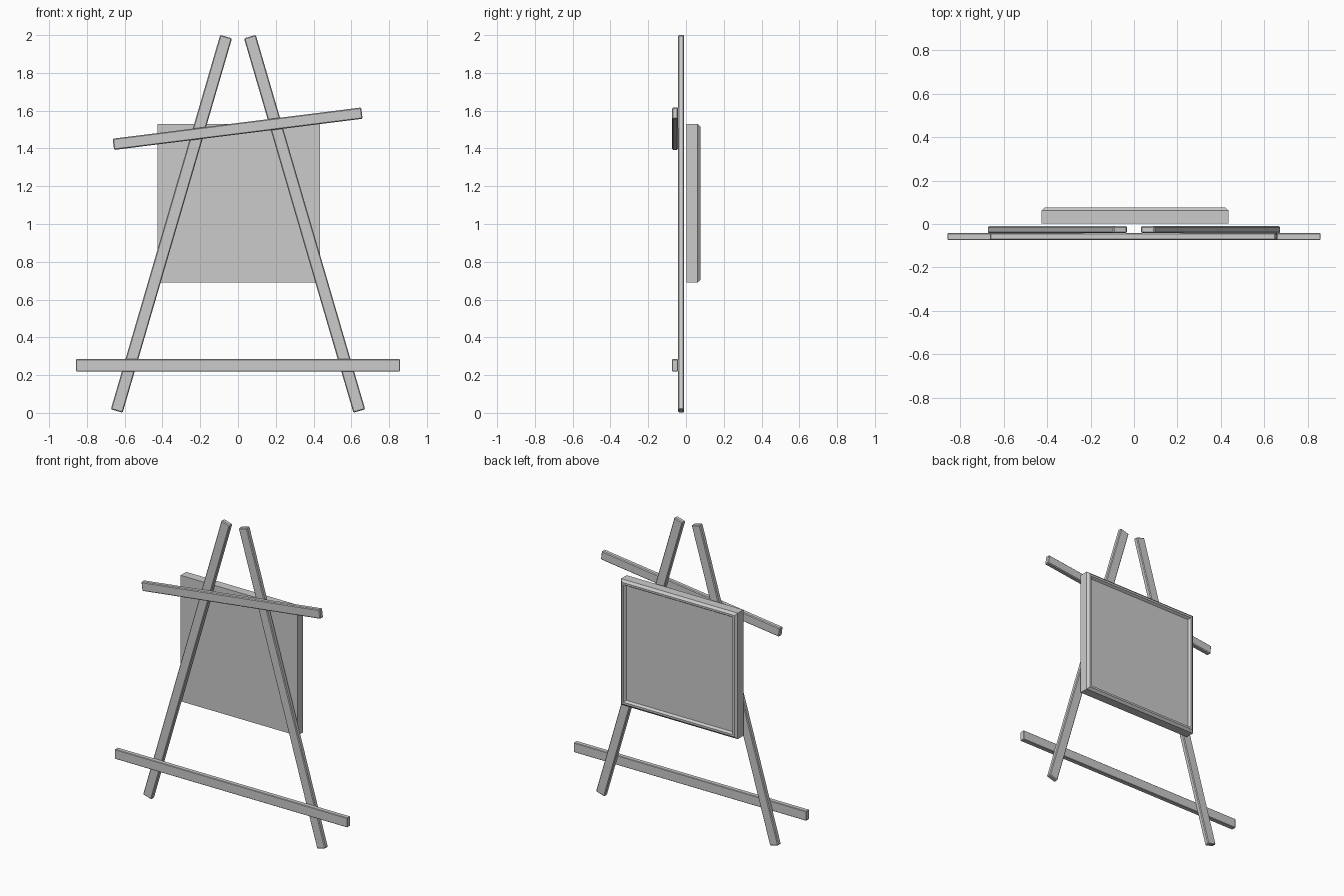
import bpy, bmesh, math
from mathutils import Matrix

if "Cube" in bpy.data.objects:
    bpy.data.objects.remove(bpy.data.objects["Cube"])


def add_object(name, bm):
    bmesh.ops.recalc_face_normals(bm, faces=bm.faces)
    mesh = bpy.data.meshes.new(name)
    bm.to_mesh(mesh)
    bm.free()
    ob = bpy.data.objects.new(name, mesh)
    bpy.context.collection.objects.link(ob)
    return ob


def plank(name, start, end, width, y0, y1, bevel=0.005):
    """Bevelled bar running between two (x, z) points."""
    dx, dz = end[0] - start[0], end[1] - start[1]
    bm = bmesh.new()
    bmesh.ops.create_cube(bm, size=1)
    bmesh.ops.scale(bm, vec=(math.hypot(dx, dz), y1 - y0, width), verts=bm.verts)
    bmesh.ops.bevel(bm, geom=bm.edges[:], offset=bevel, segments=1, affect='EDGES')
    centre = ((start[0] + end[0]) / 2, (y0 + y1) / 2, (start[1] + end[1]) / 2)
    m = Matrix.Translation(centre) @ Matrix.Rotation(-math.atan2(dz, dx), 4, 'Y')
    bmesh.ops.transform(bm, matrix=m, verts=bm.verts)
    return add_object(name, bm)


# Splayed legs
for side, label in ((-1, "left_leg"), (1, "right_leg")):
    plank(label, (side * 0.642, 0.01), (side * 0.063, 1.992), 0.065, -0.042, -0.010)

# Cross bars: level one below, crooked one above
plank("lower_bar", (-0.858, 0.252), (0.858, 0.252), 0.064, -0.074, -0.042, 0.003)
plank("upper_bar", (-0.660, 1.422), (0.656, 1.587), 0.060, -0.074, -0.042)

# Framed board: nested square rings of (inset, y), closed front and back
X0, X1, Z0, Z1 = -0.425, 0.435, 0.69, 1.53
profile = [(0, 0.003), (0, 0.062), (0.015, 0.076), (0.028, 0.076), (0.038, 0.060)]
bm = bmesh.new()
rings = [[bm.verts.new((x, y, z)) for x, z in (
    (X0 + i, Z0 + i), (X1 - i, Z0 + i), (X1 - i, Z1 - i), (X0 + i, Z1 - i))]
    for i, y in profile]
for a, b in zip(rings, rings[1:]):
    for k in range(4):
        n = (k + 1) % 4
        bm.faces.new((a[k], a[n], b[n], b[k]))
bm.faces.new(rings[0])
bm.faces.new(rings[-1])
add_object("framed_board", bm)
